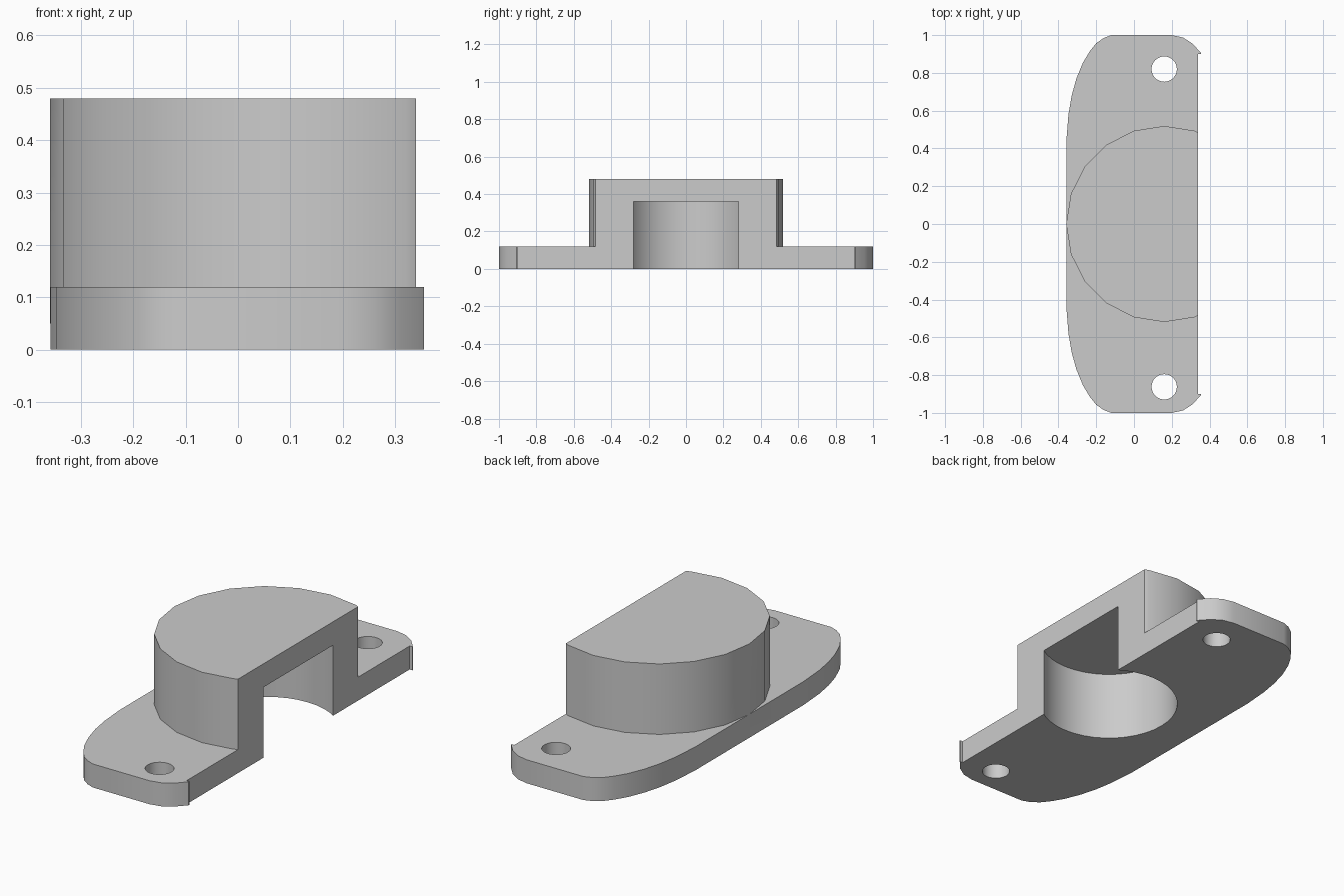
import bpy
import bmesh
import math

default = bpy.data.objects.get("Cube")
if default:
    bpy.data.objects.remove(default, do_unlink=True)

grey = bpy.data.materials.new("plain grey")
grey.use_nodes = True
colour = (0.6, 0.6, 0.6, 1)
grey.diffuse_color = colour
grey.node_tree.nodes["Principled BSDF"].inputs["Base Color"].default_value = colour


def prism(name, outline, z0, z1):
    """Extrude a flat outline from z0 up to z1."""
    bm = bmesh.new()
    face = bm.faces.new([bm.verts.new((x, y, z0)) for x, y in outline])
    grown = bmesh.ops.extrude_face_region(bm, geom=[face])["geom"]
    top = [v for v in grown if isinstance(v, bmesh.types.BMVert)]
    bmesh.ops.translate(bm, verts=top, vec=(0, 0, z1 - z0))
    bmesh.ops.recalc_face_normals(bm, faces=bm.faces)
    mesh = bpy.data.meshes.new(name)
    bm.to_mesh(mesh)
    bm.free()
    mesh.materials.append(grey)
    obj = bpy.data.objects.new(name, mesh)
    bpy.context.collection.objects.link(obj)
    return obj


def circle(x, y, radius, sides):
    steps = [math.tau * i / sides for i in range(sides)]
    return [(x + radius * math.cos(a), y + radius * math.sin(a)) for a in steps]


def combine(target, other, operation):
    """Apply a boolean and remove the helper."""
    mod = target.modifiers.new("combine", "BOOLEAN")
    mod.operation = operation
    mod.solver = "EXACT"
    mod.object = other
    bpy.context.view_layer.objects.active = target
    bpy.ops.object.modifier_apply(modifier=mod.name)
    bpy.data.objects.remove(other, do_unlink=True)


# Flange plate, half outline mirrored across y
half = [(0.355, 0.905), (0.31, 0.955), (0.26, 0.987), (0.2, 1), (-0.12, 1),
        (-0.16, 0.985), (-0.2, 0.957), (-0.235, 0.913), (-0.27, 0.855),
        (-0.305, 0.77), (-0.33, 0.68), (-0.347, 0.58), (-0.358, 0.44)]
body = prism("flanged_housing", half + [(x, -y) for x, y in reversed(half)], 0, 0.12)

# Round boss on the plate
combine(body, prism("boss", circle(0.16, 0, 0.519, 20), 0.05, 0.48), "UNION")

# Flat open side, leaving small lips at the plate ends
flat = [(0.34, -0.9), (1, -0.9), (1, 0.9), (0.34, 0.9)]
combine(body, prism("flat_cutter", flat, -0.1, 0.6), "DIFFERENCE")

# Round cavity from below
combine(body, prism("cavity_cutter", circle(0.16, 0, 0.335, 40), -0.1, 0.36), "DIFFERENCE")

# Screw holes
for y in (0.82, -0.862):
    combine(body, prism("hole_cutter", circle(0.16, y, 0.067, 32), -0.1, 0.3), "DIFFERENCE")

body.select_set(True)
bpy.context.view_layer.objects.active = body
bpy.ops.object.shade_smooth_by_angle(angle=math.radians(30))
